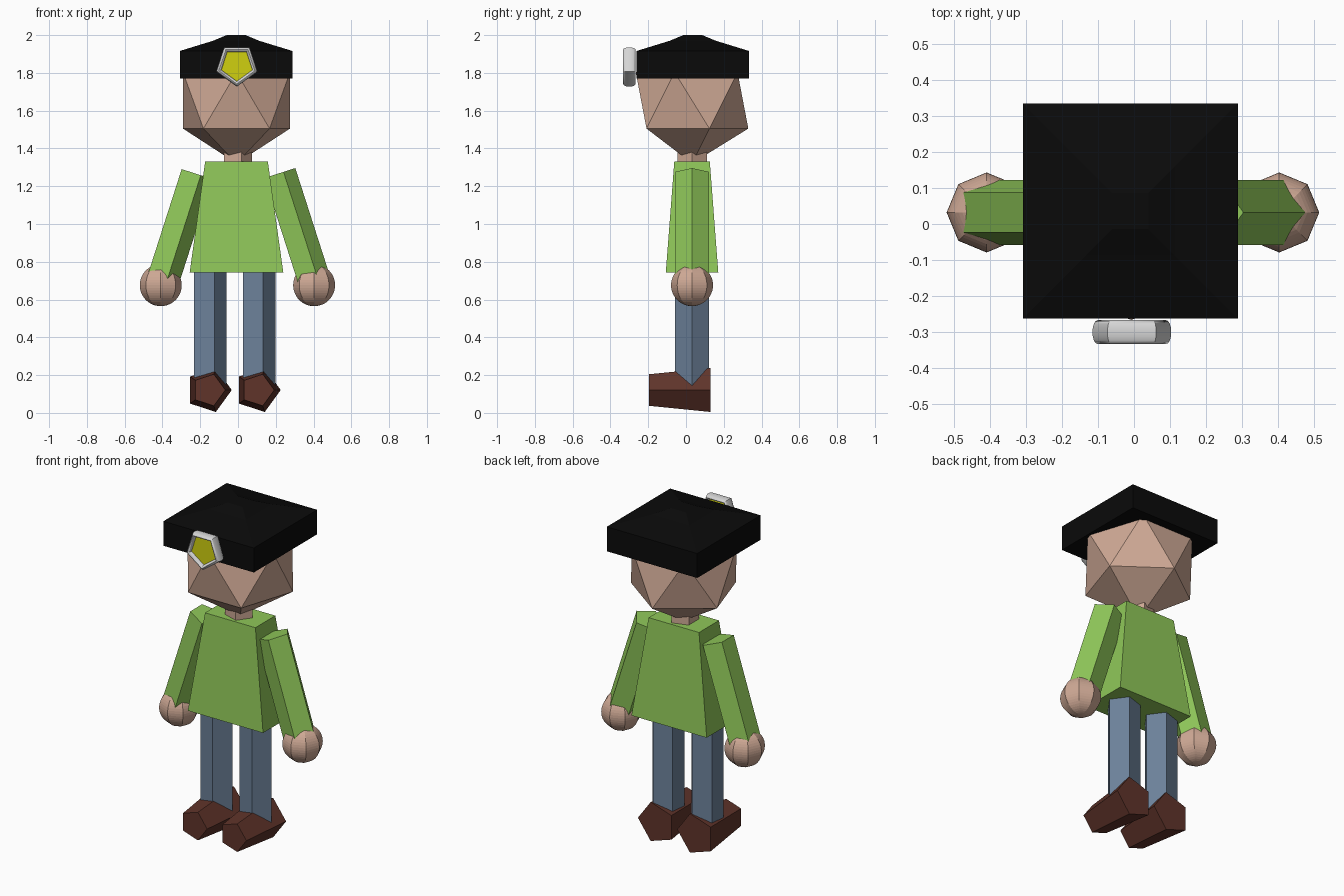
import bpy, bmesh, math
from mathutils import Matrix

if "Cube" in bpy.data.objects:
    bpy.data.objects.remove(bpy.data.objects["Cube"])

CX, CY = -0.008, 0.032          # body centre line


def colour(name, r, g, b):
    m = bpy.data.materials.new(name)
    m.diffuse_color = (r, g, b, 1)
    m.use_nodes = True
    m.node_tree.nodes["Principled BSDF"].inputs["Base Color"].default_value = m.diffuse_color
    return m


SKIN = colour("skin", 0.62, 0.395, 0.30)
GREEN = colour("shirt_green", 0.275, 0.57, 0.10)
BLUE = colour("trouser_blue", 0.15, 0.22, 0.32)
BROWN = colour("shoe_brown", 0.115, 0.034, 0.023)
BLACK = colour("hat_black", 0.003, 0.003, 0.003)
SILVER = colour("badge_silver", 0.68, 0.68, 0.68)
YELLOW = colour("badge_yellow", 0.63, 0.63, 0.005)


def finish(name, bm, mat, matrix):
    bmesh.ops.recalc_face_normals(bm, faces=bm.faces)
    bm.transform(matrix)
    me = bpy.data.meshes.new(name)
    bm.to_mesh(me)
    bm.free()
    me.materials.append(mat)
    ob = bpy.data.objects.new(name, me)
    bpy.context.collection.objects.link(ob)
    return ob


def loft(name, sections, sides, mat, matrix, start=0.0):
    """Closed solid through polygon sections (radius x, radius y, height)."""
    bm = bmesh.new()
    rings = []
    for rx, ry, z in sections:
        ring = []
        for i in range(sides):
            a = start + math.tau * i / sides
            ring.append(bm.verts.new((rx * math.cos(a), ry * math.sin(a), z)))
        rings.append(ring)
    for lo, hi in zip(rings, rings[1:]):
        for i in range(sides):
            j = (i + 1) % sides
            bm.faces.new((lo[i], lo[j], hi[j], hi[i]))
    bm.faces.new(rings[0][::-1])
    bm.faces.new(rings[-1])
    return finish(name, bm, mat, matrix)


def box_loft(name, sections, mat, x, y):
    """Loft of rectangles given by half widths."""
    k = math.sqrt(2)
    return loft(name, [(hx * k, hy * k, z) for hx, hy, z in sections], 4, mat,
                Matrix.Translation((x, y, 0)), math.pi / 4)


def turn(deg, axis):
    return Matrix.Rotation(math.radians(deg), 4, axis)


# Torso and neck
box_loft("torso", [(0.248, 0.139, 0.742), (0.166, 0.094, 1.33)], GREEN, CX, CY)
loft("neck", [(0.082, 0.082, 1.25), (0.082, 0.082, 1.42)], 5, SKIN,
     Matrix.Translation((CX, CY, 0)))

# Head
bm = bmesh.new()
bmesh.ops.create_icosphere(bm, subdivisions=1, radius=0.333)
finish("head", bm, SKIN, Matrix.Translation((CX, CY, 1.654)) @ turn(-90, 'Z'))

# Hat with a shallow stepped crown
box_loft("hat", [(0.298, 0.298, 1.77), (0.298, 0.298, 1.916),
                 (0.122, 0.122, 1.97), (0.05, 0.05, 2.0)], BLACK, -0.01, 0.036)

for side, sx in (("left", -1), ("right", 1)):
    # Leg and shoe
    lx = -0.0255 + sx * 0.1295
    loft(side + "_leg", [(0.095, 0.095, 0.12), (0.095, 0.095, 0.82)], 5, BLUE,
         Matrix.Translation((lx, CY, 0)))
    loft(side + "_shoe", [(0.122, 0.122, 0), (0.088, 0.088, 0.325)], 5, BROWN,
         Matrix.Translation((lx, 0.13, 0.121)) @ turn(90, 'X'))

    # Arm hangs down and outward from the shoulder
    loft(side + "_arm", [(0.095, 0.095, -0.6), (0.095, 0.095, 0)], 5, GREEN,
         Matrix.Translation((-0.006 + sx * 0.219, CY, 1.267)) @ turn(-sx * 17.8, 'Y'))

    # Hand
    bm = bmesh.new()
    bmesh.ops.create_uvsphere(bm, u_segments=8, v_segments=24, radius=0.111)
    finish(side + "_hand", bm, SKIN,
           Matrix.Translation((-0.003 + sx * 0.406, CY, 0.676)))

# Badge: five-sided ring, point down, with a coloured plate inside
badge = Matrix.Translation((-0.006, -0.3, 1.842)) @ turn(90, 'X') @ turn(-90, 'Z')
bpy.ops.mesh.primitive_torus_add(major_segments=5, minor_segments=16,
                                 major_radius=0.1, minor_radius=0.015)
ring = bpy.context.object
ring.name = "badge_ring"
ring.data.transform(badge @ Matrix.Diagonal((1, 1, 2.2, 1)))
ring.data.materials.append(SILVER)
bpy.ops.object.shade_smooth_by_angle(angle=math.radians(35))
loft("badge_plate", [(0.094, 0.094, -0.01), (0.094, 0.094, 0.012)], 5, YELLOW, badge)
